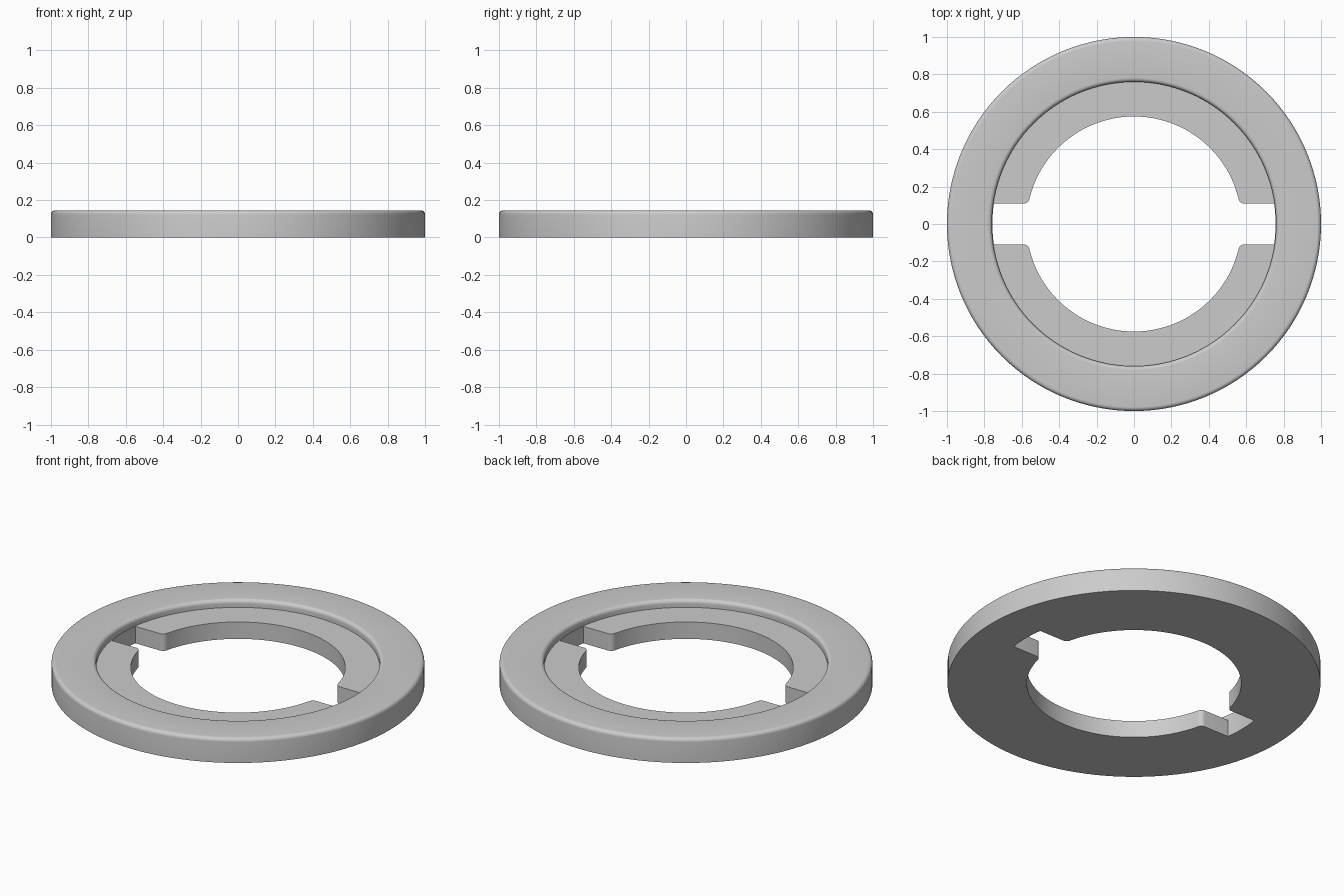
import bpy, bmesh
from math import sin, cos, pi, radians, sqrt, atan2, asin

cube = bpy.data.objects.get("Cube")
if cube:
    bpy.data.objects.remove(cube)

OUTER, STEP, HOLE = 1.0, 0.76, 0.575      # radii
TOP, LEDGE = 0.145, 0.10                  # heights
SLOT, ROUND, CORNER = 0.11, 0.022, 0.03   # slot half width, edge and corner radii
SEGMENTS = 128


def arc(cx, cy, r, start, end, n):
    return [(cx + r * cos(start + (end - start) * i / n),
             cy + r * sin(start + (end - start) * i / n)) for i in range(n + 1)]


def make_object(name, bm):
    bmesh.ops.recalc_face_normals(bm, faces=bm.faces)
    mesh = bpy.data.meshes.new(name)
    bm.to_mesh(mesh)
    bm.free()
    obj = bpy.data.objects.new(name, mesh)
    bpy.context.collection.objects.link(obj)
    return obj


# Ring: closed stepped profile turned about z
profile = [(HOLE, 0), (HOLE, LEDGE), (STEP, LEDGE)]
profile += arc(STEP + ROUND, TOP - ROUND, ROUND, pi, pi / 2, 6)
profile += arc(OUTER - ROUND, TOP - ROUND, ROUND, pi / 2, 0, 6)
profile += [(OUTER, 0)]
bm = bmesh.new()
rings = [[bm.verts.new((r * cos(a), r * sin(a), z)) for r, z in profile]
         for a in (2 * pi * i / SEGMENTS for i in range(SEGMENTS))]
for i, ring in enumerate(rings):
    nxt = rings[(i + 1) % SEGMENTS]
    for j in range(len(profile)):
        k = (j + 1) % len(profile)
        bm.faces.new((ring[j], nxt[j], nxt[k], ring[k]))
ring_obj = make_object("stepped_ring", bm)

# Slot cutter: arc end, straight sides, flared mouth that rounds the corners
cy = SLOT + CORNER
cx = sqrt((HOLE + CORNER) ** 2 - cy ** 2)
end_r = STEP - 0.003
half = asin(SLOT / end_r)
mouth = arc(cx, cy, CORNER, -pi / 2, -pi + atan2(cy, cx), 6)
mouth.append((HOLE * 0.8, mouth[-1][1]))
outline = arc(0, 0, end_r, -half, half, 12) + mouth
outline += [(x, -y) for x, y in reversed(mouth)]
bm = bmesh.new()
for side in (1, -1):
    face = bm.faces.new([bm.verts.new((side * x, y, -0.1)) for x, y in outline])
    new = bmesh.ops.extrude_face_region(bm, geom=[face])["geom"]
    bmesh.ops.translate(bm, vec=(0, 0, LEDGE + 0.12),
                        verts=[v for v in new if isinstance(v, bmesh.types.BMVert)])
cutter = make_object("slot_cutter", bm)
cutter.hide_render = True
cutter.hide_set(True)

cut = ring_obj.modifiers.new("slots", "BOOLEAN")
cut.operation = "DIFFERENCE"
cut.solver = "EXACT"
cut.object = cutter

# Apply the cut so the final mesh can be shaded, then drop the cutter
bpy.context.view_layer.update()
graph = bpy.context.evaluated_depsgraph_get()
final = bpy.data.meshes.new_from_object(ring_obj.evaluated_get(graph))
ring_obj.modifiers.clear()
ring_obj.data = final
bpy.data.objects.remove(cutter)

# Grey material
grey = bpy.data.materials.new("plain_grey")
grey.use_nodes = True
colour = (0.6, 0.6, 0.6, 1)
grey.diffuse_color = colour
grey.node_tree.nodes["Principled BSDF"].inputs["Base Color"].default_value = colour
final.materials.clear()
final.materials.append(grey)

bpy.ops.object.select_all(action="DESELECT")
ring_obj.select_set(True)
bpy.context.view_layer.objects.active = ring_obj
bpy.ops.object.shade_smooth_by_angle(angle=radians(30))
